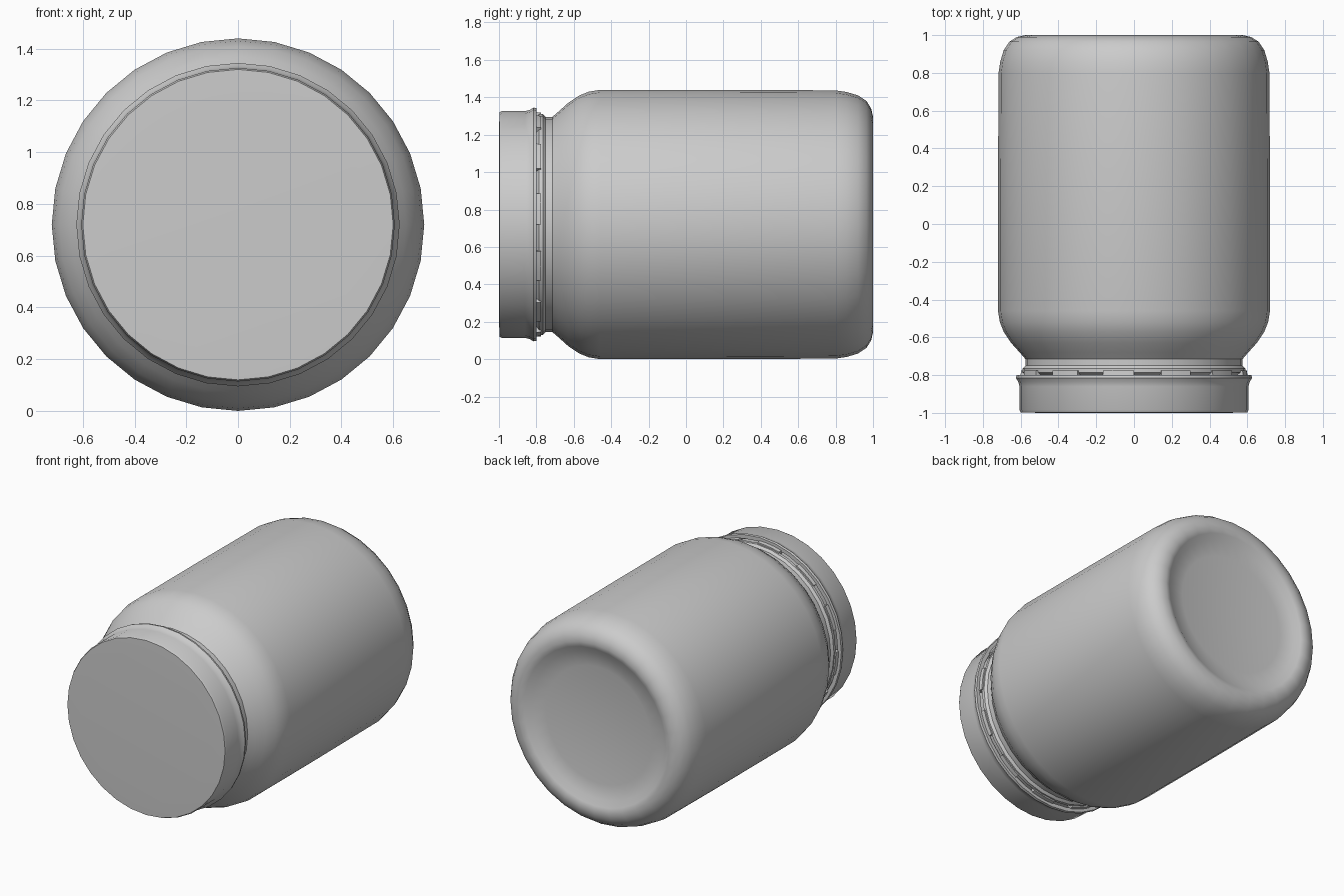
import bpy, bmesh
from math import sin, cos, pi, radians

if "Cube" in bpy.data.objects:
    bpy.data.objects.remove(bpy.data.objects["Cube"])

AXIS_Z = 0.72
SIDES = 32


def finish(name, bm, angle=40):
    bmesh.ops.recalc_face_normals(bm, faces=bm.faces)
    mesh = bpy.data.meshes.new(name)
    bm.to_mesh(mesh)
    bm.free()
    obj = bpy.data.objects.new(name, mesh)
    bpy.context.collection.objects.link(obj)
    bpy.ops.object.select_all(action='DESELECT')
    obj.select_set(True)
    bpy.context.view_layer.objects.active = obj
    bpy.ops.object.shade_smooth_by_angle(angle=radians(angle))
    return obj


def lathe(name, profile):
    """Revolve (radius, y) points about the jar's horizontal axis."""
    bm = bmesh.new()
    rings = []
    for r, y in profile:
        if r == 0:
            rings.append([bm.verts.new((0, y, AXIS_Z))] * SIDES)
        else:
            rings.append([bm.verts.new((r * cos(2 * pi * i / SIDES), y,
                                        AXIS_Z + r * sin(2 * pi * i / SIDES)))
                          for i in range(SIDES)])
    for a, b in zip(rings, rings[1:]):
        for i in range(SIDES):
            j = (i + 1) % SIDES
            bm.faces.new(dict.fromkeys((a[i], a[j], b[j], b[i])))
    return finish(name, bm)


# Jar body: closed mouth hidden in the lid, neck, shoulder, wall, dished base
lathe("jar_body", [
    (0, -0.90), (0.56, -0.90), (0.57, -0.80), (0.59, -0.785), (0.59, -0.765),
    (0.575, -0.75), (0.575, -0.715), (0.605, -0.68), (0.65, -0.63),
    (0.69, -0.57), (0.71, -0.52), (0.72, -0.46), (0.72, 0.2), (0.717, 0.80),
    (0.708, 0.86), (0.69, 0.92), (0.66, 0.965), (0.62, 0.99), (0.575, 1.0),
    (0.54, 0.99), (0.50, 0.965), (0.40, 0.95), (0, 0.935)])

# Lid: flat face, straight skirt, flared lip and hollow underside
lathe("lid", [
    (0, -1.0), (0.50, -1.0), (0.60, -0.997), (0.606, -0.985), (0.606, -0.86),
    (0.613, -0.835), (0.625, -0.815), (0.622, -0.80), (0.595, -0.80),
    (0.585, -0.82), (0.585, -0.95), (0, -0.95)])

# Short bridges of the seal ring between the lid and the neck bead
bm = bmesh.new()
COUNT, STEPS = 12, 3
for k in range(COUNT):
    loops = []
    for s in range(STEPS + 1):
        a = 2 * pi * k / COUNT + radians(16) * s / STEPS
        loops.append([bm.verts.new((r * cos(a), y, AXIS_Z + r * sin(a)))
                      for r, y in ((0.57, -0.815), (0.602, -0.815),
                                   (0.598, -0.775), (0.57, -0.775))])
    for p, q in zip(loops, loops[1:]):
        for i in range(4):
            j = (i + 1) % 4
            bm.faces.new((p[i], p[j], q[j], q[i]))
    bm.faces.new(loops[0])
    bm.faces.new(loops[-1])
finish("seal_bridges", bm)
